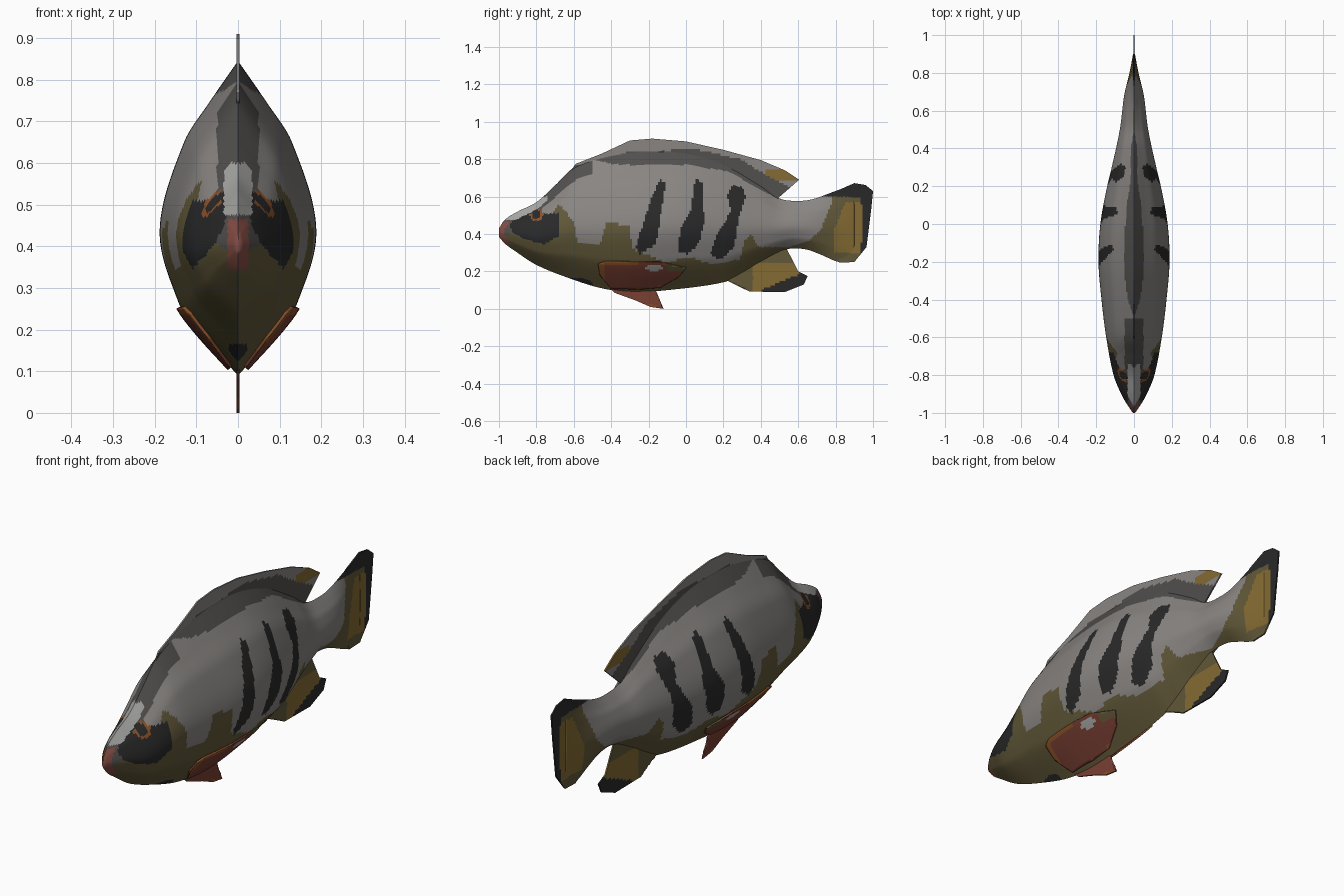
import bpy, bmesh, math
from mathutils import Vector

if "Cube" in bpy.data.objects:
    bpy.data.objects.remove(bpy.data.objects["Cube"])

# ---------- palette ----------
COLOURS = {
    "light_grey": (0.25, 0.235, 0.225), "dark_grey": (0.085, 0.08, 0.077),
    "black": (0.022, 0.022, 0.023), "olive": (0.12, 0.097, 0.04),
    "yellow": (0.23, 0.145, 0.032), "red": (0.19, 0.05, 0.033),
    "orange": (0.27, 0.085, 0.022), "pale_grey": (0.38, 0.38, 0.37),
    "mouth_pink": (0.24, 0.075, 0.06),
}
NAMES = list(COLOURS)
MATS = []
for n, c in COLOURS.items():
    m = bpy.data.materials.new(n)
    m.diffuse_color = (*c, 1)
    m.use_nodes = True
    m.node_tree.nodes["Principled BSDF"].inputs["Base Color"].default_value = m.diffuse_color
    MATS.append(m)


# ---------- helpers ----------
def line(pts):
    """Piecewise linear function through the points."""
    def f(v):
        if v <= pts[0][0]:
            return pts[0][1]
        for (a, p), (b, q) in zip(pts, pts[1:]):
            if v <= b:
                return p + (q - p) * (v - a) / (b - a)
        return pts[-1][1]
    return f


def curve(pts):
    """Smooth (Hermite) function through the points."""
    n = len(pts)
    tan = []
    for i in range(n):
        a, b = pts[max(i - 1, 0)], pts[min(i + 1, n - 1)]
        tan.append((b[1] - a[1]) / (b[0] - a[0]))

    def f(v):
        v = min(max(v, pts[0][0]), pts[-1][0])
        i = 0
        while i < n - 2 and v > pts[i + 1][0]:
            i += 1
        (a, p), (b, q) = pts[i], pts[i + 1]
        h = b - a
        t = (v - a) / h
        return ((2*t**3 - 3*t*t + 1) * p + (t**3 - 2*t*t + t) * h * tan[i]
                + (3*t*t - 2*t**3) * q + (t**3 - t*t) * h * tan[i + 1])
    return f


def inside(y, z, poly):
    hit = False
    for (a, b), (c, d) in zip(poly, poly[1:] + poly[:1]):
        if (b > z) != (d > z) and y < a + (c - a) * (z - b) / (d - b):
            hit = not hit
    return hit


def finish(name, bm, rule, smooth):
    for f in bm.faces:
        f.material_index = NAMES.index(rule(*f.calc_center_median()))
        f.smooth = smooth
    me = bpy.data.meshes.new(name)
    bm.to_mesh(me)
    bm.free()
    for m in MATS:
        me.materials.append(m)
    ob = bpy.data.objects.new(name, me)
    bpy.context.collection.objects.link(ob)
    return ob


def fin(name, outline, rule, side=None, step=0.012):
    """Thin plate in the y-z plane, cut into small cells for its markings."""
    bm = bmesh.new()
    face = bm.faces.new([bm.verts.new((0, y, z)) for y, z in outline])
    bmesh.ops.triangulate(bm, faces=[face])
    for axis in (0, 1):
        lo, hi = min(p[axis] for p in outline), max(p[axis] for p in outline)
        for i in range(1, int((hi - lo) / step) + 1):
            co = Vector((0, 0, 0))
            no = Vector((0, 0, 0))
            co[axis + 1] = lo + i * step
            no[axis + 1] = 1
            bmesh.ops.bisect_plane(bm, geom=bm.verts[:] + bm.edges[:] + bm.faces[:],
                                   dist=1e-5, plane_co=co, plane_no=no)
    if side:
        for v in bm.verts:
            v.co.x = side(v.co.y, v.co.z)
    ob = finish(name, bm, rule, side is not None)
    mod = ob.modifiers.new("thickness", 'SOLIDIFY')
    mod.thickness, mod.offset = 0.007, 0
    if side:
        ob.modifiers.new("both_sides", 'MIRROR')
    return ob


# ---------- body shape: back line, belly line, half width, cross-section ----------
top = curve([(-1, .43), (-.97, .475), (-.9, .52), (-.8, .57), (-.7, .66), (-.6, .755), (-.45, .81),
             (-.3, .838), (-.18, .845), (0, .835), (.2, .775), (.4, .66), (.5, .59), (.6, .577),
             (.68, .587), (.8, .63), (.9, .665)])
bottom = curve([(-1, .385), (-.97, .35), (-.93, .32), (-.8, .235), (-.6, .155), (-.45, .11), (-.3, .09),
                (-.1, .1), (.2, .142), (.3, .19), (.4, .25), (.54, .318), (.64, .318), (.72, .29),
                (.82, .25), (.9, .26)])
width = curve([(-1, .006), (-.95, .04), (-.9, .068), (-.8, .108), (-.6, .147), (-.4, .172), (-.2, .188),
               (0, .178), (.2, .142), (.3, .118), (.5, .075), (.68, .052), (.8, .024), (.9, .005)])
section = curve([(0, 0), (.145, .53), (.23, .76), (.46, 1), (.74, .69), (.87, .36), (1, 0)])


def half(y, z):
    t = (z - bottom(y)) / (top(y) - bottom(y))
    return width(y) * section(t)


# ---------- markings ----------
STRIPES = [
    [(-.14, .69), (-.11, .67), (-.13, .53), (-.16, .35), (-.25, .29), (-.27, .33), (-.23, .45), (-.19, .58)],
    [(.05, .7), (.09, .67), (.09, .53), (.105, .49), (.07, .35), (.01, .29), (-.045, .31), (-.03, .42),
     (.03, .53), (.04, .64)],
    [(.25, .66), (.3, .65), (.32, .6), (.28, .48), (.26, .33), (.18, .26), (.13, .29), (.16, .39),
     (.24, .52), (.22, .61)],
]
CHEEK = [(-.94, .45), (-.89, .52), (-.82, .54), (-.76, .51), (-.68, .51), (-.68, .39), (-.755, .345),
         (-.86, .37), (-.93, .41)]
belly_line = line([(-1, .38), (-.9, .42), (-.72, .5), (-.68, .56), (-.6, .47), (-.58, .355), (-.46, .335),
                   (-.42, .47), (-.3, .435), (-.29, .32), (-.11, .25), (.02, .275), (.13, .24), (.29, .265),
                   (.31, .36), (.35, .4), (.39, .33), (.55, .33), (.65, .36), (.72, .42), (.78, .57)])
back_line = line([(-.5, .8), (-.4, .775), (-.33, .77), (0, .77), (.23, .735), (.39, .64), (.5, .585), (.8, .6)])
band_line = line([(-.5, .77), (-.4, .8), (-.3, .845), (.07, .85), (.29, .8), (.47, .69), (.6, .63)])
tail_edge = line([(.25, .915), (.32, .935), (.5, .95), (.6, .93), (.68, .9)])


def paint_tail(x, y, z):
    if y > tail_edge(z) or (y > .72 and z > .6):
        return "black"
    if y > .79 and .3 < z < .57 and z < .3 + (y - .74) * 2.4:
        return "yellow"
    if z > belly_line(y) and y < .78:
        return "light_grey"
    return "olive"


def paint_body(x, y, z):
    ax = abs(x)
    eye = math.hypot(y + .8, z - .505)
    if ax > .04 and eye < .036:
        return "black" if eye < .024 else "orange"
    if ax < .025 and .345 < z < .465 and y < -.9:
        return "mouth_pink"
    if ax < .034 and .475 < z < .6 and y < -.74:
        return "pale_grey"
    if ax < .02 and .125 < z < .165 and y < -.5:
        return "black"
    if any(inside(y, z, p) for p in STRIPES + [CHEEK]):
        return "black"
    if y > .66:
        return paint_tail(x, y, z)
    if z < belly_line(y):
        return "olive"
    if y > -.5:
        return "dark_grey" if z > back_line(y) else "light_grey"
    return "dark_grey" if y < -.77 or ax < .05 else "light_grey"


# ---------- body ----------
ROWS, HALF = 190, 64
bm = bmesh.new()
rings = []
for i in range(ROWS + 1):
    y = -1 + 1.9 * i / ROWS
    b, h, w = bottom(y), top(y) - bottom(y), width(y)
    ts = [(1 - math.cos(math.pi * j / HALF)) / 2 for j in range(HALF + 1)]
    right = [(w * section(t), y, b + h * t) for t in ts]
    left = [(-p[0], p[1], p[2]) for p in right[-2:0:-1]]
    rings.append([bm.verts.new(p) for p in right + left])
for r, s in zip(rings, rings[1:]):
    for k in range(len(r)):
        m = (k + 1) % len(r)
        bm.faces.new((r[k], r[m], s[m], s[k]))
bm.faces.new(rings[0])
bm.faces.new(rings[-1])
bmesh.ops.recalc_face_normals(bm, faces=bm.faces[:])
finish("body", bm, paint_body, True)


# ---------- tail fin ----------
fin("tail_fin", [(.8, .628), (.9, .672), (.96, .662), (1, .63), (.99, .53), (.965, .33), (.9, .25),
                 (.82, .247), (.8, .3)], paint_tail)


# ---------- dorsal fin ----------
def paint_dorsal(x, y, z):
    if z < band_line(y):
        return "dark_grey"
    if y > .42 and .69 < z < .75:
        return "yellow"
    return "olive" if y > .25 and z > 1.0 - .5 * y else "light_grey"


fin("dorsal_fin", [(-.62, .73), (-.59, .775), (-.45, .83), (-.3, .9), (-.18, .91), (0, .895), (.2, .85),
                   (.4, .795), (.53, .74), (.605, .69), (.49, .59), (.4, .6), (.2, .7), (0, .78), (-.3, .78)],
    paint_dorsal)


# ---------- anal fin ----------
def paint_anal(x, y, z):
    if y > .4 and z < .1 + (y - .4) * .42:
        return "black"
    return "yellow" if y > .36 and z < .25 else "olive"


fin("anal_fin", [(.2, .16), (.26, .138), (.34, .092), (.53, .09), (.63, .13), (.65, .175), (.6, .2),
                 (.54, .318), (.4, .3)], paint_anal)

# ---------- pelvic fin ----------
fin("pelvic_fin", [(-.42, .12), (-.38, .085), (-.27, .045), (-.19, .01), (-.12, 0), (-.17, .09), (-.17, .12)],
    lambda x, y, z: "orange" if z < .02 - (y + .19) * .3 else "red")


# ---------- pectoral fins, lying along the flanks ----------
def paint_pectoral(x, y, z):
    if math.hypot((y + .17) / .045, (z - .222) / .018) < 1:
        return "pale_grey"
    if y < -.43 or (y < -.25 and z > .235) or (y > -.15 and z < .13):
        return "orange"
    if y > -.1 and z > .2:
        return "olive"
    return "red"


fin("pectoral_fins", [(-.47, .24), (-.43, .255), (-.14, .25), (0, .22), (-.04, .17), (-.14, .115),
                      (-.25, .105), (-.4, .11), (-.46, .18)],
    paint_pectoral, side=lambda y, z: half(y, z) + .008)
